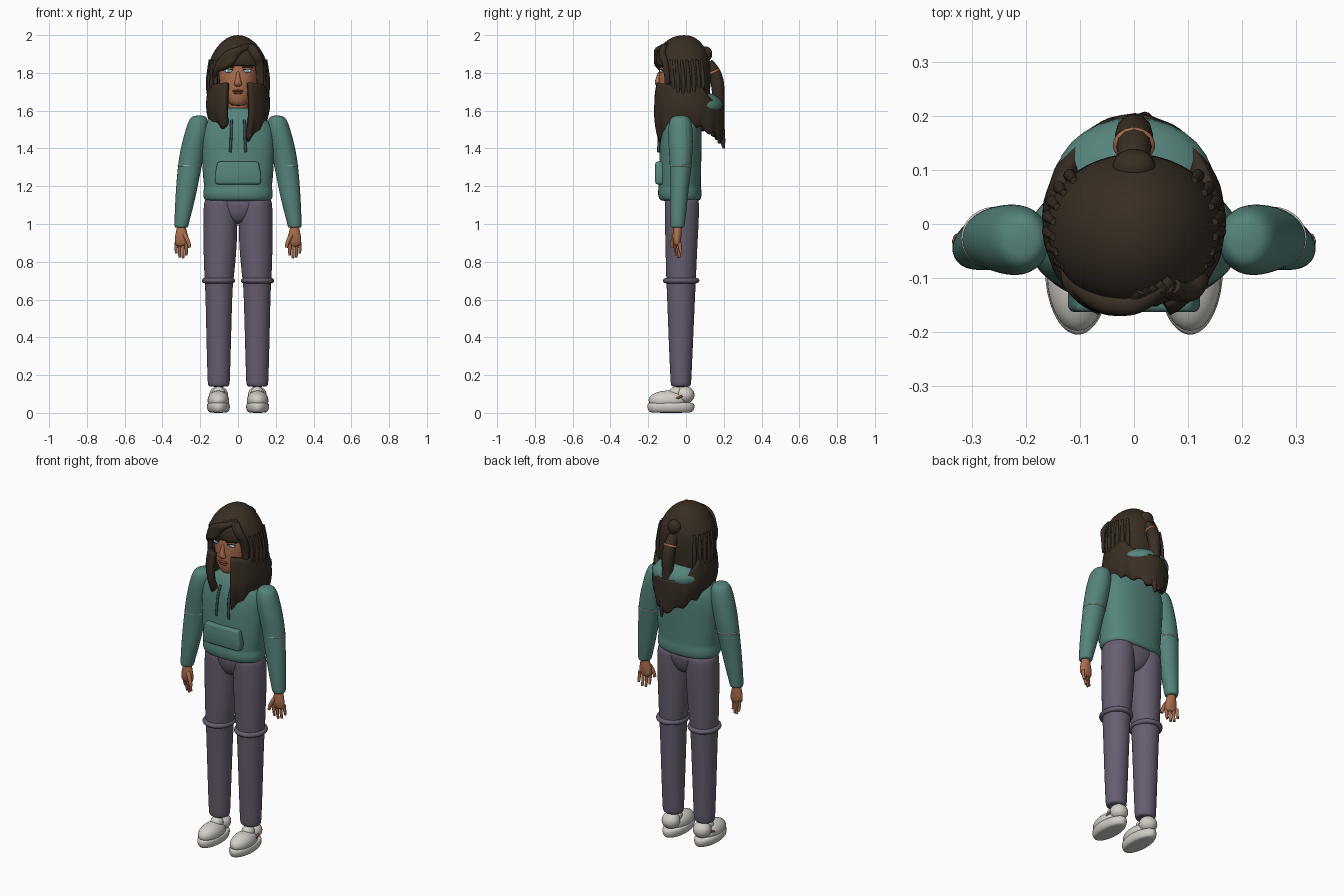
import bpy
import bmesh
from math import sin, cos, pi, radians, sqrt
from mathutils import Vector

cube = bpy.data.objects.get("Cube")
if cube:
    bpy.data.objects.remove(cube, do_unlink=True)


def material(name, r, g, b):
    m = bpy.data.materials.new(name)
    m.use_nodes = True
    m.diffuse_color = (r, g, b, 1)
    m.node_tree.nodes["Principled BSDF"].inputs["Base Color"].default_value = (r, g, b, 1)
    return m


TEAL = material("teal_cloth", .09, .23, .2)
DARK_TEAL = material("dark_cord", .035, .08, .075)
PLUM = material("plum_cloth", .135, .11, .16)
HAIR = material("dark_brown_hair", .04, .027, .017)
SKIN = material("warm_skin", .41, .155, .075)
LIP = material("lip_brown", .24, .075, .045)
CREAM = material("shoe_cream", .65, .62, .57)
STRAP = material("strap_brown", .2, .08, .04)
WHITE = material("eye_white", .75, .75, .75)
IRIS = material("iris_cyan", .08, .45, .5)


def finish(name, bm, mat, subdivide=0, mirror=False, thick=0):
    bmesh.ops.recalc_face_normals(bm, faces=bm.faces)
    for f in bm.faces:
        f.smooth = True
    me = bpy.data.meshes.new(name)
    bm.to_mesh(me)
    bm.free()
    me.materials.append(mat)
    ob = bpy.data.objects.new(name, me)
    bpy.context.collection.objects.link(ob)
    if thick:
        sol = ob.modifiers.new("thickness", 'SOLIDIFY')
        sol.thickness = thick
        sol.offset = -1
    if subdivide:
        sub = ob.modifiers.new("smooth", 'SUBSURF')
        sub.levels = sub.render_levels = subdivide
    if mirror:
        ob.modifiers.new("mirror", 'MIRROR').use_mirror_merge = False
    return ob


def loft(name, rings, mat, mirror=False, n=24, power=1, window=None, thick=0):
    """Skin stacked rings of (z, centre x, centre y, radius x, radius y)."""
    bm = bmesh.new()
    loops = []
    for z, cx, cy, rx, ry in rings:
        loop = []
        for i in range(n):
            c, s = cos(2 * pi * i / n), sin(2 * pi * i / n)
            c, s = [abs(t) ** power * (1 if t > 0 else -1) for t in (c, s)]
            loop.append(bm.verts.new((cx + rx * c, cy + ry * s, z)))
        loops.append(loop)
    for a, b in zip(loops, loops[1:]):
        for i in range(n):
            j = (i + 1) % n
            bm.faces.new((a[i], a[j], b[j], b[i]))
    bm.faces.new(loops[-1])
    if window:
        gone = [f for f in bm.faces if window(f.calc_center_median())]
        bmesh.ops.delete(bm, geom=gone, context='FACES')
    else:
        bm.faces.new(loops[0])
    return finish(name, bm, mat, 2, mirror, thick)


def ball(name, centre, radii, mat, mirror=False):
    bm = bmesh.new()
    bmesh.ops.create_uvsphere(bm, u_segments=28, v_segments=16, radius=1)
    bmesh.ops.scale(bm, vec=radii, verts=bm.verts)
    bmesh.ops.translate(bm, vec=centre, verts=bm.verts)
    return finish(name, bm, mat, mirror=mirror)


def tube(name, points, radius, mat, taper=(1, 1, 1)):
    """Round strand through points; taper gives start, middle and end widths."""
    cu = bpy.data.curves.new(name, 'CURVE')
    cu.dimensions = '3D'
    cu.bevel_depth = radius
    cu.bevel_resolution = 4
    cu.use_fill_caps = True
    sp = cu.splines.new('NURBS')
    sp.points.add(len(points) - 1)
    for i, (p, co) in enumerate(zip(sp.points, points)):
        t = 2 * i / (len(points) - 1)
        k = min(int(t), 1)
        p.co = (*co, 1)
        p.radius = taper[k] + (taper[k + 1] - taper[k]) * (t - k)
    sp.order_u = 3
    sp.use_endpoint_u = True
    cu.materials.append(mat)
    ob = bpy.data.objects.new(name, cu)
    bpy.context.collection.objects.link(ob)
    return ob


def ring(name, centre, major, minor, scale, mat):
    bpy.ops.mesh.primitive_torus_add(location=centre, major_radius=major, minor_radius=minor,
                                     major_segments=36, minor_segments=12)
    ob = bpy.context.object
    ob.name = name
    ob.scale = scale
    ob.data.materials.append(mat)
    bpy.ops.object.shade_smooth()
    return ob


# Hoodie body with gathered hem
loft("hoodie_body", [
    (1.12, 0, -.03, .165, .095), (1.13, 0, -.032, .183, .113), (1.17, 0, -.033, .188, .118),
    (1.195, 0, -.033, .178, .112), (1.23, 0, -.033, .186, .113), (1.35, 0, -.03, .193, .112),
    (1.45, 0, -.027, .2, .112), (1.53, 0, -.022, .185, .104), (1.58, 0, -.02, .125, .085),
    (1.61, 0, -.02, .08, .068), (1.615, 0, -.02, .06, .055)], TEAL, power=.85)

# Front pocket, a wide pouch with slanted sides
bm = bmesh.new()
outline = [(-.12, 1.21), (.12, 1.21), (.122, 1.26), (.108, 1.33), (-.108, 1.33), (-.122, 1.26)]
pouch = bm.faces.new([bm.verts.new((x, -.163, z)) for x, z in outline])
out = bmesh.ops.extrude_face_region(bm, geom=[pouch])
bmesh.ops.translate(bm, vec=(0, .06, 0), verts=[v for v in out["geom"] if isinstance(v, bmesh.types.BMVert)])
pocket = finish("front_pocket", bm, TEAL)
bev = pocket.modifiers.new("soft_edge", 'BEVEL')
bev.width = .012
bev.segments = 3

# Sleeves and elbow seams
loft("sleeve", [
    (1.575, .205, -.03, .025, .03), (1.56, .208, -.03, .05, .055), (1.5, .215, -.03, .063, .068),
    (1.4, .238, -.028, .067, .064), (1.31, .255, -.027, .064, .058), (1.2, .27, -.035, .058, .051),
    (1.1, .284, -.04, .05, .046), (1.0, .299, -.045, .038, .039), (.982, .3, -.045, .036, .037),
    (.98, .3, -.045, .025, .025)], TEAL, mirror=True)
loft("elbow_seam", [(z, .255, -.027, r, r - .006) for z, r in
                    ((1.302, .055), (1.304, .066), (1.311, .066), (1.313, .055))], CREAM, mirror=True)

# Hands
loft("palm", [
    (1.0, .3, -.045, .022, .022), (.965, .3, -.046, .027, .023), (.93, .298, -.048, .037, .024),
    (.9, .298, -.047, .038, .02), (.88, .298, -.046, .03, .012)], SKIN, mirror=True)
for s, side in ((1, "left"), (-1, "right")):
    for i in range(4):
        x, y = .273 + .018 * i, -.056 + .008 * i
        drop = (.06, .075, .072, .05)[i]
        tube(f"{side}_finger", [(s * x, y, .905), (s * (x + .001), y - .003, .9 - drop / 2),
                                (s * x, y + .008, .895 - drop)], .0095, SKIN, (1, 1, .7))
    tube(f"{side}_thumb", [(s * .285, -.06, .945), (s * .263, -.073, .915), (s * .256, -.074, .875)],
         .012, SKIN, (1, 1, .7))
    # Drawstrings and knee rings
    tube(f"{side}_drawstring", [(s * .034, -.115, 1.55), (s * .036, -.137, 1.5), (s * .037, -.145, 1.44),
                                (s * .041, -.146, 1.38)], .007, DARK_TEAL)
    ring(f"{side}_knee_ring", (s * .103, -.026, .7), .074, .014, (1, 1.1, 1), PLUM)
    # Shoe straps
    tube(f"{side}_shoe_strap", [(s * .148, -.075, .07), (s * .151, -.045, .075), (s * .147, -.02, .09)],
         .006, STRAP)

# Trousers
loft("trouser_leg", [
    (1.14, .092, -.022, .08, .085), (1.12, .092, -.022, .09, .093), (1.0, .094, -.022, .092, .09),
    (.85, .095, -.025, .088, .084), (.7, .101, -.026, .077, .079), (.65, .101, -.026, .072, .076),
    (.4, .102, -.027, .066, .066), (.18, .102, -.027, .06, .056), (.15, .102, -.027, .058, .054),
    (.14, .102, -.027, .052, .048), (.138, .102, -.027, .03, .03)], PLUM, mirror=True)
loft("trouser_seat", [
    (1.0, 0, -.022, .04, .05), (1.04, 0, -.022, .1, .078), (1.1, 0, -.022, .17, .092),
    (1.15, 0, -.022, .17, .09)], PLUM)

# Shoes
loft("shoe_sole", [
    (0, .103, -.08, .04, .1), (.006, .103, -.08, .055, .118), (.03, .104, -.08, .063, .128),
    (.05, .104, -.08, .06, .124), (.056, .104, -.08, .05, .112)], CREAM, mirror=True)
ball("shoe_upper", (.104, -.095, .066), (.057, .103, .052), CREAM, mirror=True)
ball("shoe_ankle", (.102, -.005, .095), (.05, .05, .046), CREAM, mirror=True)
ball("shoe_tongue", (.102, -.05, .105), (.035, .04, .035), CREAM, mirror=True)

# Head and face
loft("neck", [(1.53, 0, -.02, .055, .055), (1.62, 0, -.025, .052, .05), (1.7, 0, -.03, .055, .05)], SKIN)
loft("head", [
    (1.625, 0, -.085, .025, .03), (1.637, 0, -.075, .05, .055), (1.67, 0, -.06, .077, .08),
    (1.72, 0, -.05, .095, .094), (1.79, 0, -.045, .105, .1), (1.86, 0, -.045, .1, .096),
    (1.91, 0, -.04, .07, .07), (1.93, 0, -.04, .03, .03)], SKIN)
loft("nose", [(1.728, 0, -.142, .01, .008), (1.735, 0, -.146, .023, .016), (1.75, 0, -.148, .019, .02),
              (1.775, 0, -.145, .011, .013), (1.81, 0, -.138, .008, .009)], SKIN)
ball("upper_lip", (0, -.14, 1.705), (.03, .01, .006), LIP)
ball("lower_lip", (0, -.138, 1.694), (.025, .011, .007), LIP)
ball("eye", (.048, -.13, 1.81), (.022, .009, .01), WHITE, mirror=True)
ball("iris", (.048, -.137, 1.81), (.01, .004, .009), IRIS, mirror=True)
for s in (1, -1):
    tube("eyebrow", [(s * .022, -.143, 1.829), (s * .05, -.138, 1.836), (s * .078, -.118, 1.828)],
         .005, HAIR, (1, 1, .4))
    tube("upper_lash", [(s * .026, -.139, 1.816), (s * .048, -.139, 1.822), (s * .07, -.125, 1.814)],
         .003, HAIR)

# Hair cap, open at the face
loft("hair_cap", [
    (1.67, 0, .005, .163, .123), (1.75, 0, -.002, .164, .132), (1.835, 0, -.012, .16, .144),
    (1.89, 0, -.018, .142, .142), (1.945, 0, -.02, .108, .115), (1.985, 0, -.015, .062, .07),
    (2.0, 0, -.01, .02, .025)], HAIR, n=32, thick=.012,
    window=lambda p: p.z < 1.83 and p.y < -.05 and abs(p.x) < .122)

# Swept fringe and side strands
for i in range(5):
    d = i * .014
    tube("fringe_lock", [(.07 - d, -.1 - d / 3, 1.945), (.02 - d / 2, -.15, 1.925 - d / 2),
                         (-.05, -.148, 1.9 - d), (-.105 - d / 4, -.115, 1.85 - d / 2),
                         (-.125, -.09, 1.78)], .022, HAIR, (.6, 1.1, .5))
for i in range(3):
    tube("fringe_side_lock", [(.05 + .012 * i, -.115, 1.945), (.085 + .008 * i, -.135, 1.9),
                              (.112 + .006 * i, -.1, 1.84), (.113 + .006 * i, -.1, 1.74)],
         .02, HAIR, (.7, 1.1, .6))
for s in (1, -1):
    for i in range(8):
        a = radians(-42 + 12 * i)
        x, y = s * .156 * cos(a), .135 * sin(a)
        tube("side_strand", [(x * .96, y - .01, 1.87), (x * 1.02, y, 1.78), (x * 1.03, y, 1.72),
                             (x, y, 1.665)], .013, HAIR, (.5, 1.1, .5))

# Long loose hair draped around the shoulders, open at the front
bm = bmesh.new()
COLS, ROWS = 64, 12
grid = []
for i in range(COLS + 1):
    u = 2 * i / COLS - 1
    a = radians(157) * u
    side = min(1, abs(a) / 1.1)
    front = max(0, abs(a) - pi / 2) / radians(67)
    top = 1.625 + .105 * side ** 3 + .02 * front
    low = 1.43 + .1 * min(1, abs(a) / 1.5) - (.085 if a > 0 else .02) * front + .012 * sin(a * 13)
    column = []
    for j in range(ROWS + 1):
        v = j / ROWS
        z = top + (low - top) * v
        swell = 1 - .13 * side * (1 - v) ** 2 - .2 * side * v ** 3 + .01 * sin(a * 17) * v
        column.append(bm.verts.new((.18 * swell * sin(a), .005 + .2 * swell * cos(a), z)))
    grid.append(column)
for a, b in zip(grid, grid[1:]):
    for j in range(ROWS):
        bm.faces.new((a[j], b[j], b[j + 1], a[j + 1]))
finish("draped_hair", bm, HAIR, thick=.03)
tube("back_lock", [(.02, .175, 1.56), (.02, .19, 1.48), (.02, .2, 1.4)], .022, HAIR, (1, 1, .3))

# Hood lying behind the neck
ball("hood", (0, .075, 1.625), (.148, .122, .075), TEAL)

# Bun, ponytail and hair tie
ball("hair_bun", (0, .105, 1.9), (.04, .034, .04), HAIR)
tube("ponytail", [(0, .115, 1.85), (0, .145, 1.82), (0, .168, 1.75), (0, .172, 1.66), (0, .18, 1.56)],
     .036, HAIR, (.8, 1, .7))
tie = ring("hair_tie", (0, .146, 1.805), .032, .007, (1, .9, 1), SKIN)
tie.rotation_euler.x = radians(25)
